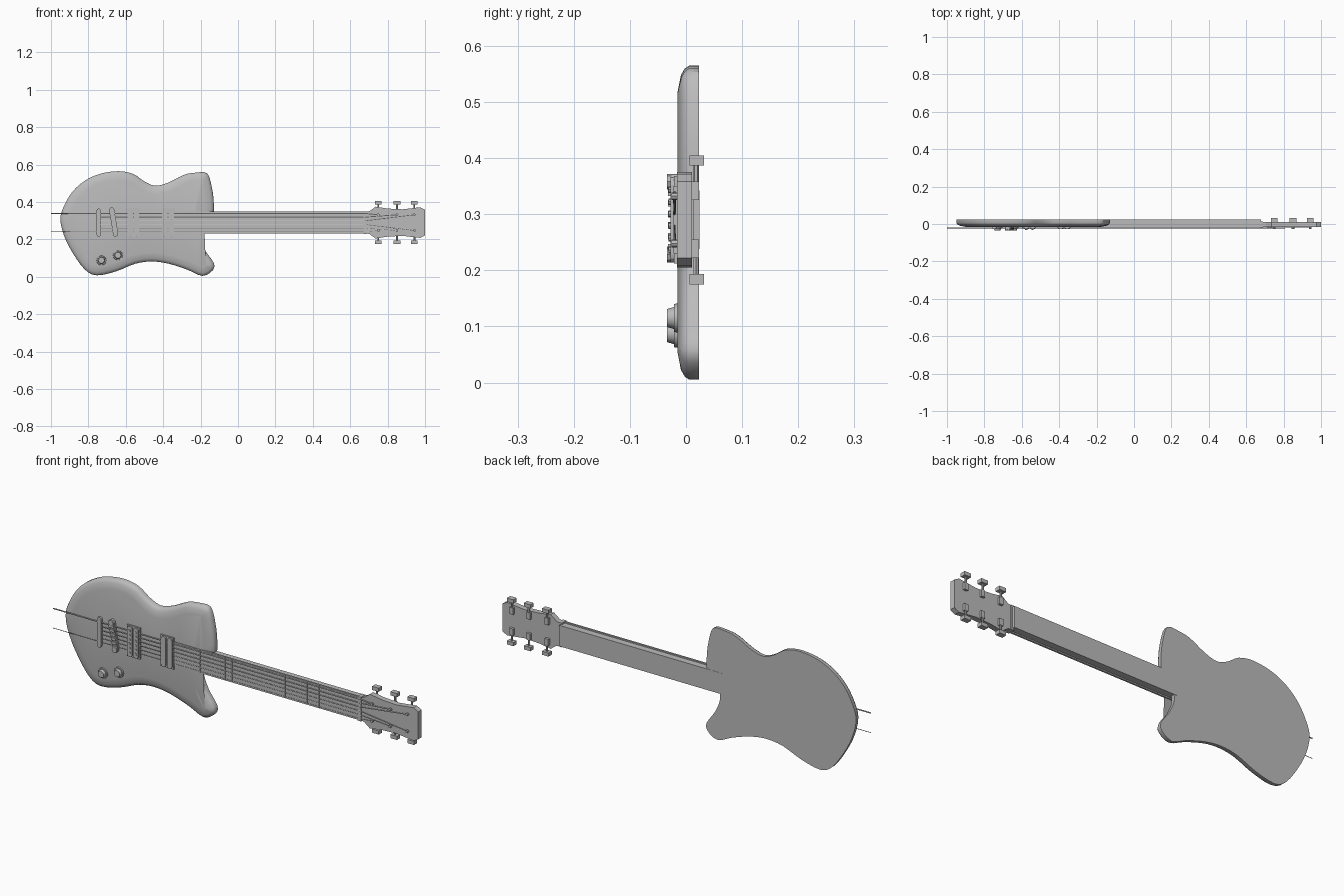
import bpy, bmesh, math
from mathutils import Vector

cube = bpy.data.objects.get("Cube")
if cube:
    bpy.data.objects.remove(cube, do_unlink=True)

grey = bpy.data.materials.new("plain grey")
grey.use_nodes = True
grey.diffuse_color = (0.5, 0.5, 0.5, 1)
grey.node_tree.nodes["Principled BSDF"].inputs["Base Color"].default_value = (0.5, 0.5, 0.5, 1)

MID = 0.29  # height of the neck centre line


def finish(name, bm, smooth=False):
    bmesh.ops.recalc_face_normals(bm, faces=bm.faces)
    mesh = bpy.data.meshes.new(name)
    bm.to_mesh(mesh)
    bm.free()
    mesh.materials.append(grey)
    obj = bpy.data.objects.new(name, mesh)
    bpy.context.collection.objects.link(obj)
    if smooth:
        bpy.ops.object.select_all(action='DESELECT')
        obj.select_set(True)
        bpy.context.view_layer.objects.active = obj
        bpy.ops.object.shade_smooth_by_angle(angle=math.radians(35))
    return obj


def prism(name, outline, back, front, dome=(), smooth=False):
    """Extrude an x-z outline along y; dome steps are (inset, rise) on the front."""
    bm = bmesh.new()
    face = bm.faces.new([bm.verts.new((x, back, z)) for x, z in outline])
    new = bmesh.ops.extrude_face_region(bm, geom=[face], use_keep_orig=True)["geom"]
    cap = [g for g in new if isinstance(g, bmesh.types.BMFace)]
    for v in cap[0].verts:
        v.co.y = front
    bmesh.ops.recalc_face_normals(bm, faces=bm.faces)
    for inset, rise in dome:
        bmesh.ops.inset_region(bm, faces=cap, thickness=inset, depth=rise, use_even_offset=True)
    return finish(name, bm, smooth)


def box(name, x0, x1, y0, y1, z0, z1):
    return prism(name, [(x0, z0), (x1, z0), (x1, z1), (x0, z1)], y1, y0)


def rod(name, a, b, r, sides=6, tip=None):
    a, b = Vector(a), Vector(b)
    bm = bmesh.new()
    bmesh.ops.create_cone(bm, cap_ends=True, segments=sides, radius1=r,
                          radius2=r if tip is None else tip, depth=(b - a).length)
    turn = Vector((0, 0, 1)).rotation_difference(b - a).to_matrix()
    bmesh.ops.rotate(bm, verts=bm.verts, matrix=turn)
    bmesh.ops.translate(bm, verts=bm.verts, vec=(a + b) / 2)
    return finish(name, bm, sides > 6)


def rounded_bar(name, x, z0, z1, half, back, front, lean=0):
    """Vertical bar with round ends, leaning sideways along its height."""
    pts = []
    for i in range(14):
        a = math.pi * (i if i < 7 else i - 1) / 6
        end = z1 - half if i < 7 else z0 + half
        shift = lean if i < 7 else -lean
        pts.append((x + shift + half * math.cos(a), end + half * math.sin(a)))
    return prism(name, pts, back, front)


def spline(points, steps=3):
    out = []
    for i in range(len(points)):
        p0, p1, p2, p3 = (Vector(points[(i + k) % len(points)]) for k in (-1, 0, 1, 2))
        for s in range(steps):
            t = s / steps
            out.append(tuple(0.5 * (2 * p1 + (p2 - p0) * t + (2 * p0 - 5 * p1 + 4 * p2 - p3) * t * t
                                    + (3 * p1 - p0 - 3 * p2 + p3) * t ** 3)))
    return out


# Body: offset curves with two cutaway horns and a domed front
body_outline = [(-.95, .31), (-.93, .38), (-.885, .455), (-.82, .513), (-.74, .55), (-.64, .565),
                (-.56, .55), (-.5, .51), (-.44, .487), (-.37, .505), (-.29, .545), (-.225, .557),
                (-.165, .553), (-.14, .48), (-.13, .4), (-.135, .33), (-.19, .27), (-.203, .21),
                (-.175, .14), (-.13, .075), (-.135, .035), (-.19, .005), (-.27, .038),
                (-.37, .07), (-.46, .082), (-.55, .07), (-.65, .03), (-.755, .008), (-.82, .04),
                (-.885, .13), (-.93, .22)]
prism("body", spline(body_outline), .023, .006,
      [(.005, .008), (.012, .007), (.03, .006)], True)

# Neck, fingerboard and nut
box("neck", -.22, .68, -.01, .024, .238, .342)
box("fingerboard", -.34, .68, -.018, -.009, .232, .348)
box("nut", .672, .69, -.022, .013, .23, .35)

# Frets follow the equal-tempered spacing
for n in range(1, 20):
    x = .68 - 1.4 * (1 - 2 ** (-n / 12))
    box("fret", x - .002, x + .002, -.0195, -.017, .235, .345)

# Headstock, mirrored about the centre line
half_head = [(.68, .055), (.705, .062), (.735, .085), (.8, .075), (.88, .071), (.975, .082), (1, .068)]
prism("headstock", [(x, MID + h) for x, h in half_head]
      + [(x, MID - h) for x, h in reversed(half_head)], .011, -.016)

# Tuners on both sides of the headstock
TUNERS = (.75, .85, .943)
for side in (1, -1):
    for x in TUNERS:
        z = MID + side * .042
        rod("tuner_post", (x, .01, z), (x, -.026, z), .007, 8)
        inner, outer = sorted((MID + side * .035, MID + side * .068))
        box("tuner_housing", x - .01, x + .01, .01, .023, inner, outer)
        rod("tuner_shaft", (x, .018, z), (x, .018, MID + side * .1), .005)
        lo, hi = sorted((MID + side * .097, MID + side * .115))
        box("tuner_button", x - .018, x + .018, .006, .032, lo, hi)

# Strings; the outer pair runs past the end of the body
for i in range(6):
    z = MID + (i - 2.5) * .0195
    side = 1 if i > 2 else -1
    rank = 2 - int(abs(i - 2.5))
    start = -1 if rank == 0 else -.74
    r = .0014 + .0003 * i
    rod("string", (start, -.0205, z), (.68, -.0205, z), r)
    rod("string_end", (.68, -.0205, z), (TUNERS[rank], -.02, MID + side * .042), r)

# Tailpiece and slanted bridge
rounded_bar("tailpiece", -.745, .215, .365, .011, -.012, -.026)
rounded_bar("bridge", -.665, .22, .372, .014, -.012, -.026, -.01)
for i in range(6):
    z = MID + (i - 2.5) * .0195
    box("saddle", -.678 - (i - 2.5) * .004, -.652 - (i - 2.5) * .004, -.032, -.024, z - .006, z + .006)
for z in (.228, .358):
    x = -.665 - (z - MID) * .15
    rod("bridge_screw", (x, -.012, z), (x, -.034, z), .014, 8)

# Pickups: a plate, two coils and pole pieces
for name, x in (("bridge_pickup", -.559), ("neck_pickup", -.374)):
    box(name + "_plate", x - .036, x + .036, -.021, -.012, .212, .368)
    for dx in (-.017, .017):
        rounded_bar(name + "_coil", x + dx, .214, .366, .014, -.018, -.028)
        if name == "bridge_pickup":
            for i in range(6):
                z = MID + (i - 2.5) * .0215
                rod("pole_piece", (x + dx, -.02, z), (x + dx, -.031, z), .006, 8)

# Control knobs
for x, z in ((-.73, .088), (-.642, .115)):
    rod("knob_skirt", (x, -.01, z), (x, -.021, z), .027, 12, .025)
    rod("knob", (x, -.02, z), (x, -.034, z), .02, 12, .016)
